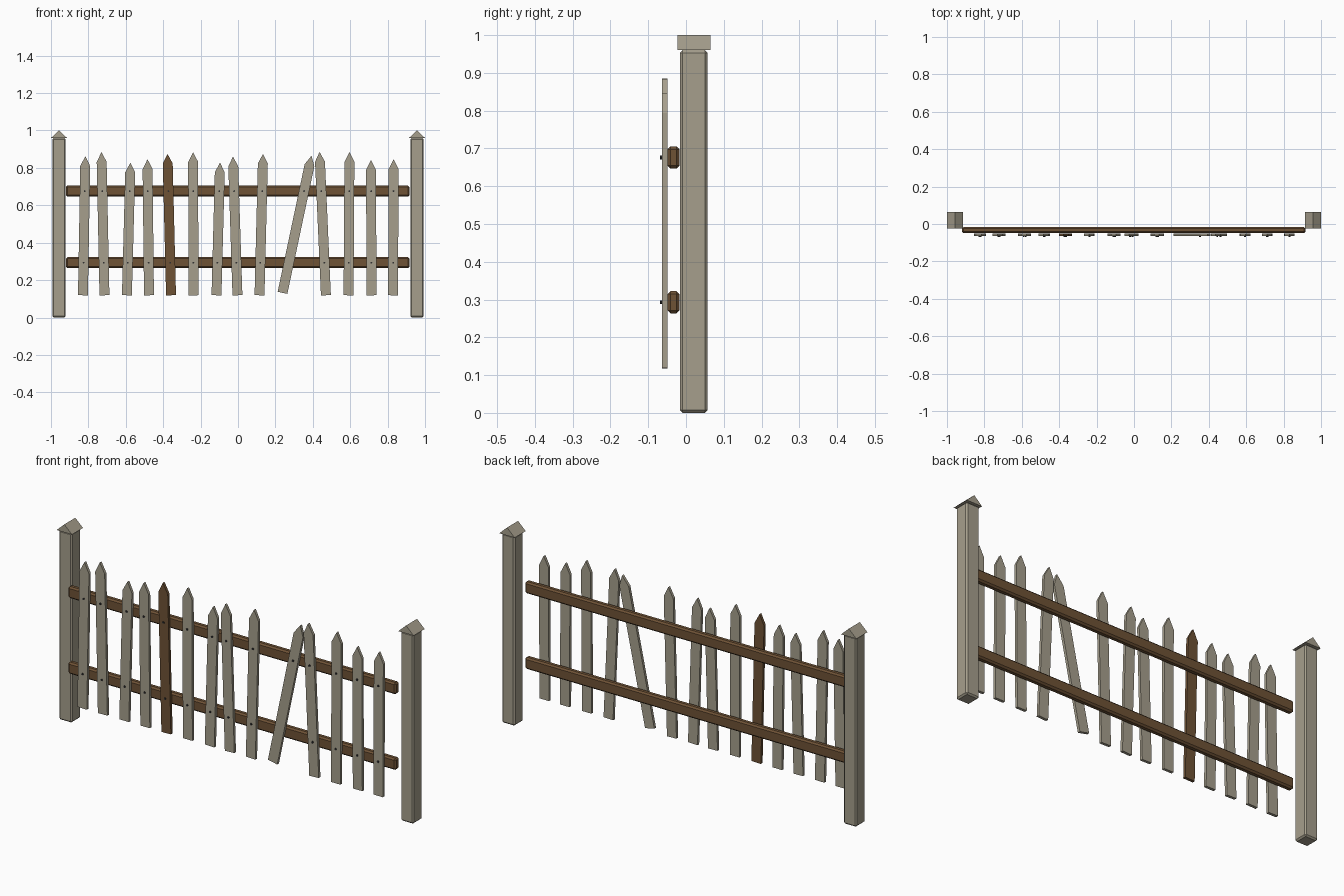
import bpy, bmesh, math
from mathutils import Matrix, Vector

if "Cube" in bpy.data.objects:
    bpy.data.objects.remove(bpy.data.objects["Cube"])

def material(name, rgb):
    m = bpy.data.materials.new(name)
    m.diffuse_color = (*rgb, 1)
    m.use_nodes = True
    m.node_tree.nodes["Principled BSDF"].inputs["Base Color"].default_value = m.diffuse_color
    return m

GREY = material("weathered wood", (0.38, 0.345, 0.265))
BROWN = material("brown wood", (0.156, 0.084, 0.036))
IRON = material("dark iron", (0.03, 0.03, 0.03))

def finish(bm, name, mat):
    bmesh.ops.recalc_face_normals(bm, faces=bm.faces)
    me = bpy.data.meshes.new(name)
    bm.to_mesh(me)
    bm.free()
    me.materials.append(mat)
    ob = bpy.data.objects.new(name, me)
    bpy.context.collection.objects.link(ob)
    return ob

def beam(name, lo, hi, bevel, mat):
    """Box between two corners with chamfered edges."""
    lo, hi = Vector(lo), Vector(hi)
    bm = bmesh.new()
    bmesh.ops.create_cube(bm, size=1, matrix=Matrix.Translation((lo + hi) / 2)
                          @ Matrix.Diagonal((*(hi - lo), 1)))
    bmesh.ops.bevel(bm, geom=bm.edges[:], offset=bevel, segments=1, affect='EDGES')
    return finish(bm, name, mat)

def prism(name, outline, y0, y1, mat):
    """Extrude an x-z outline from y0 to y1."""
    bm = bmesh.new()
    face = bm.faces.new([bm.verts.new((x, y0, z)) for x, z in outline])
    ext = bmesh.ops.extrude_face_region(bm, geom=[face])
    bmesh.ops.translate(bm, vec=(0, y1 - y0, 0),
                        verts=[g for g in ext["geom"] if isinstance(g, bmesh.types.BMVert)])
    return finish(bm, name, mat)

# Posts with gabled caps
for side, cx in (("left", -0.957), ("right", 0.957)):
    beam(side + "_post", (cx - 0.036, -0.016, 0), (cx + 0.036, 0.057, 0.96), 0.007, GREY)
    prism(side + "_post_cap", [(cx - 0.043, 0.96), (cx + 0.043, 0.96), (cx, 1.0)],
          -0.023, 0.065, GREY)

# Rails
RAILS = (0.293, 0.676)
for name, z in zip(("lower_rail", "upper_rail"), RAILS):
    beam(name, (-0.92, -0.049, z - 0.0295), (0.917, -0.017, z + 0.0295), 0.008, BROWN)

# Pickets: bottom x, tip x, tip z
PICKETS = [(-0.829, -0.816, 0.862), (-0.714, -0.730, 0.884), (-0.594, -0.575, 0.828),
           (-0.476, -0.484, 0.846), (-0.358, -0.377, 0.875), (-0.238, -0.240, 0.884),
           (-0.115, -0.096, 0.828), (-0.003, -0.027, 0.860), (0.115, 0.134, 0.875),
           (0.238, 0.393, 0.865), (0.470, 0.436, 0.885), (0.591, 0.596, 0.884),
           (0.714, 0.711, 0.841), (0.829, 0.832, 0.846)]
LOOSE, DARK = 9, 4
W = 0.0265
for i, (xb, xt, zt) in enumerate(PICKETS):
    zb = 0.132 if i == LOOSE else 0.119
    base, axis = Vector((xb, zb)), Vector((xt - xb, zt - zb))
    length = axis.length
    axis.normalize()
    side = Vector((axis.y, -axis.x))
    shape = [(-W, 0), (W, 0), (W, length - 0.052), (0, length), (-W, length - 0.052)]
    outline = [base + side * u + axis * v for u, v in shape]
    prism(f"picket_{i + 1}", outline, -0.0635, -0.0495, BROWN if i == DARK else GREY)

    # Nails; the loose picket has lost its lower one
    for z in RAILS:
        if i == LOOSE and z < 0.5:
            continue
        x = xb + axis.x / axis.y * (z - zb)
        bm = bmesh.new()
        bmesh.ops.create_cone(bm, cap_ends=True, segments=8, radius1=0.005, radius2=0.005,
                              depth=0.008, matrix=Matrix.Translation((x, -0.0645, z))
                              @ Matrix.Rotation(math.pi / 2, 4, 'X'))
        finish(bm, f"nail_{i + 1}_{'upper' if z > 0.5 else 'lower'}", IRON)
